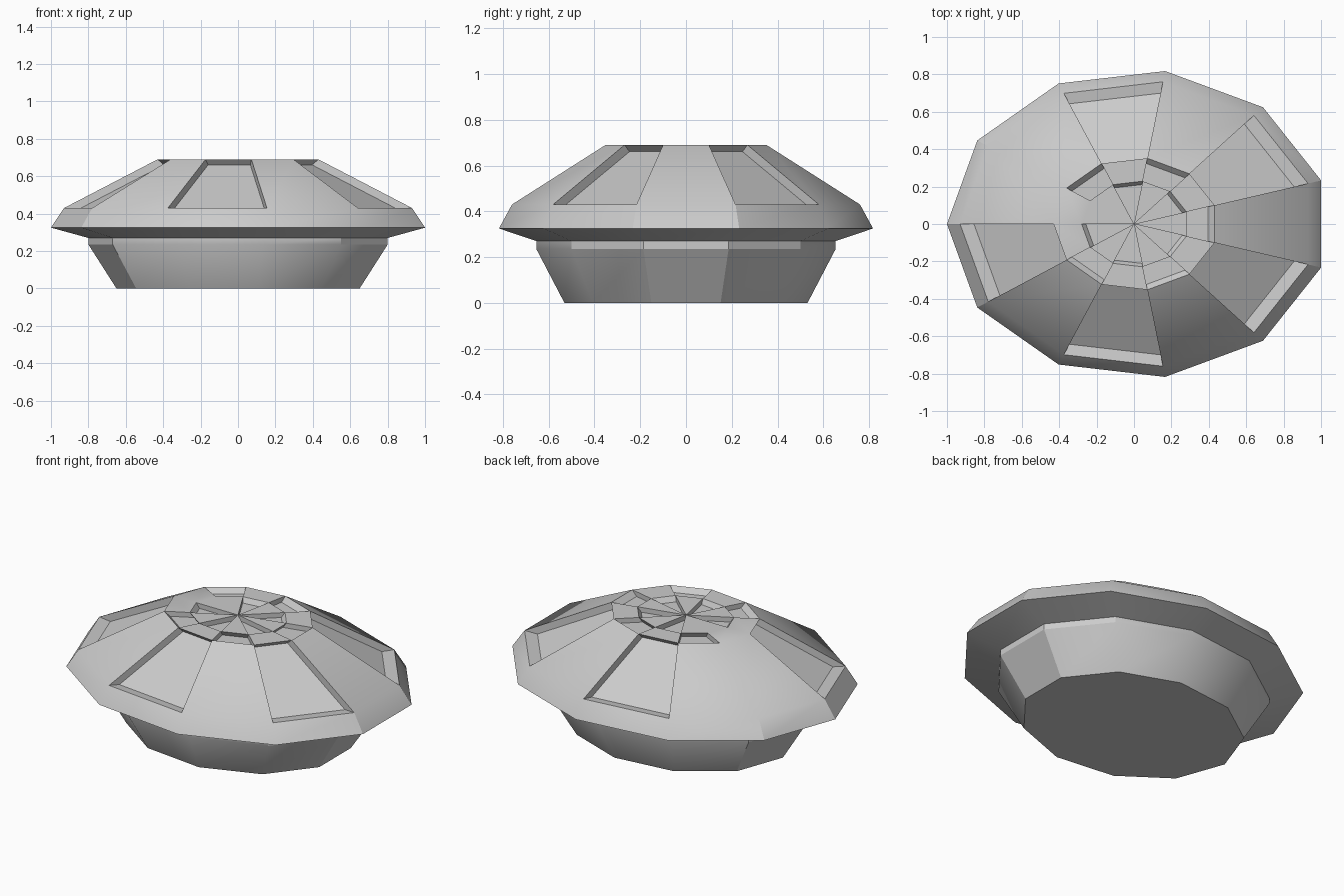
import bpy, bmesh, math
from mathutils import Vector

SIDES = 11
ORIGIN = Vector((0, 0, 0.325))   # recesses shrink towards this point
RECESS = 0.92

cube = bpy.data.objects.get("Cube")
if cube:
    bpy.data.objects.remove(cube, do_unlink=True)

# single grey finish
grey = bpy.data.materials.new("plain grey")
grey.use_nodes = True
colour = (0.6, 0.6, 0.6, 1)
grey.diffuse_color = colour
grey.node_tree.nodes["Principled BSDF"].inputs["Base Color"].default_value = colour


def ring(bm, scale, z):
    """Slightly off-centre oval ring with one corner on -x."""
    verts = []
    for i in range(SIDES):
        a = math.pi + i * math.tau / SIDES
        x = 0.021 + 1.021 * math.cos(a)
        verts.append(bm.verts.new((scale * x, scale * 0.826 * math.sin(a), z)))
    return verts


def band(bm, low, high):
    """Join two rings with outward facing quads."""
    faces = []
    for i in range(SIDES):
        j = (i + 1) % SIDES
        faces.append(bm.faces.new((low[i], low[j], high[j], high[i])))
    return faces


def recess(bm, faces):
    """Sink each face on its own towards the origin."""
    out = bmesh.ops.extrude_discrete_faces(bm, faces=faces)
    for v in {v for f in out["faces"] for v in f.verts}:
        v.co = ORIGIN + (v.co - ORIGIN) * RECESS


def finish(bm, name):
    mesh = bpy.data.meshes.new(name)
    bm.to_mesh(mesh)
    bm.free()
    mesh.materials.append(grey)
    obj = bpy.data.objects.new(name, mesh)
    bpy.context.collection.objects.link(obj)
    bpy.ops.object.select_all(action='DESELECT')
    obj.select_set(True)
    bpy.context.view_layer.objects.active = obj
    bpy.ops.object.shade_smooth_by_angle(angle=math.radians(30))


# base: flat floor, flared bowl and upright neck
bm = bmesh.new()
floor, bowl_top, neck_top = (ring(bm, s, z) for s, z in
                             ((0.65, 0), (0.8, 0.235), (0.8, 0.27)))
bm.faces.new(floor[::-1])
band(bm, floor, bowl_top)
band(bm, bowl_top, neck_top)
finish(bm, "base_bowl")

# domed top: underside, rim, sloping panels and flat crown
bm = bmesh.new()
under, rim, shoulder, crown, hub = (ring(bm, s, z) for s, z in
    ((0.8, 0.27), (1, 0.325), (0.93, 0.43), (0.43, 0.69), (0.28, 0.69)))
band(bm, under, rim)
band(bm, rim, shoulder)
slope = band(bm, shoulder, crown)
crown_band = band(bm, crown, hub)
apex = bm.verts.new((0, 0, 0.69))
wedges = [bm.faces.new((hub[i], hub[(i + 1) % SIDES], apex)) for i in range(SIDES)]

# sunken panels alternate around each tier
recess(bm, slope[0:9:2] + crown_band[1:10:2] + wedges[0:9:2])
finish(bm, "domed_top")
